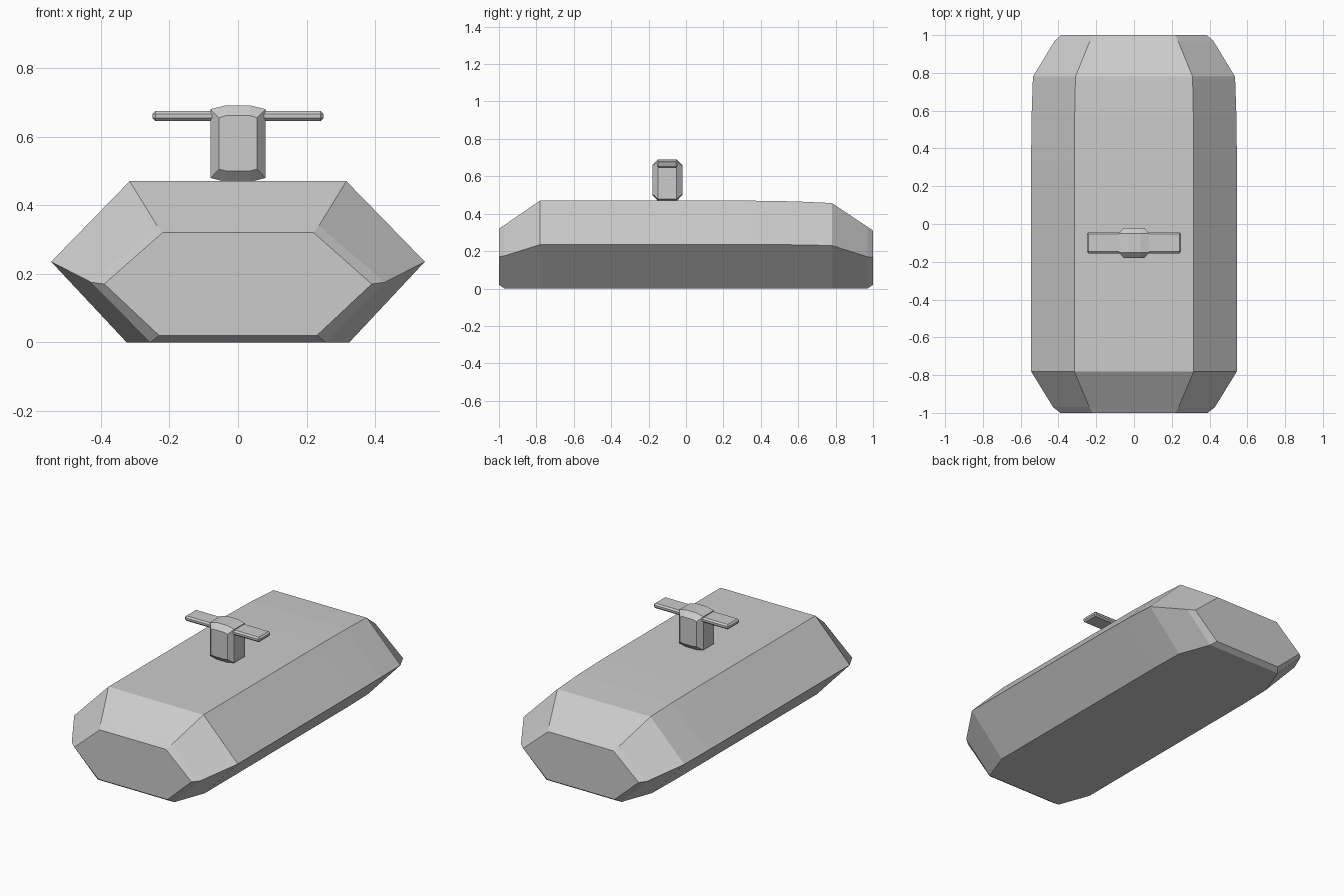
import bpy, bmesh

if "Cube" in bpy.data.objects:
    bpy.data.objects.remove(bpy.data.objects["Cube"])


def loft(name, sections):
    """Skin mirrored cross-sections: each is (y, right-side (x, z) points from bottom to top)."""
    bm = bmesh.new()
    rings = []
    for y, half in sections:
        pts = half + [(-x, z) for x, z in reversed(half)]
        rings.append([bm.verts.new((x, y, z)) for x, z in pts])
    n = len(rings[0])
    for a, b in zip(rings, rings[1:]):
        for i in range(n):
            j = (i + 1) % n
            bm.faces.new((a[i], a[j], b[j], b[i]))
    bm.faces.new(rings[0])
    bm.faces.new(rings[-1])
    bmesh.ops.recalc_face_normals(bm, faces=bm.faces)
    mesh = bpy.data.meshes.new(name)
    bm.to_mesh(mesh)
    bm.free()
    obj = bpy.data.objects.new(name, mesh)
    bpy.context.collection.objects.link(obj)
    return obj


def hexagon(y, bottom, bottom_z, mid, mid_z, top, top_z):
    return y, [(bottom, bottom_z), (mid, mid_z), (top, top_z)]


# Faceted hull, tapered at both ends and dipping slightly at the back
loft("hull", [
    hexagon(-1.00, 0.23, 0.02, 0.39, 0.17, 0.22, 0.32),
    hexagon(-0.97, 0.255, 0, 0.428, 0.175, 0.236, 0.34),
    hexagon(-0.78, 0.325, 0, 0.545, 0.235, 0.316, 0.47),
    hexagon(0.33, 0.325, 0, 0.545, 0.235, 0.316, 0.47),
    hexagon(0.58, 0.325, 0, 0.542, 0.234, 0.314, 0.466),
    hexagon(0.78, 0.32, 0, 0.535, 0.23, 0.31, 0.457),
    hexagon(0.97, 0.25, 0, 0.42, 0.17, 0.233, 0.33),
    hexagon(1.00, 0.225, 0.02, 0.385, 0.165, 0.217, 0.31),
])

# Chamfered post standing on the deck
small = [(0.035, 0.50), (0.055, 0.505), (0.055, 0.655), (0.035, 0.661)]
full = [(0.035, 0.468), (0.08, 0.479), (0.08, 0.68), (0.035, 0.691)]
loft("post", [(-0.18, small), (-0.15, full), (-0.05, full), (-0.02, small)])

# Flat handle bar through the post
bpy.ops.mesh.primitive_cube_add(size=1, location=(0, -0.1, 0.66))
bar = bpy.context.object
bar.name = "handle_bar"
bar.data.name = "handle_bar"
for v in bar.data.vertices:
    v.co.x *= 0.50
    v.co.y *= 0.11
    v.co.z *= 0.03
bevel = bar.modifiers.new("bevel", 'BEVEL')
bevel.width = 0.009
bevel.segments = 1
